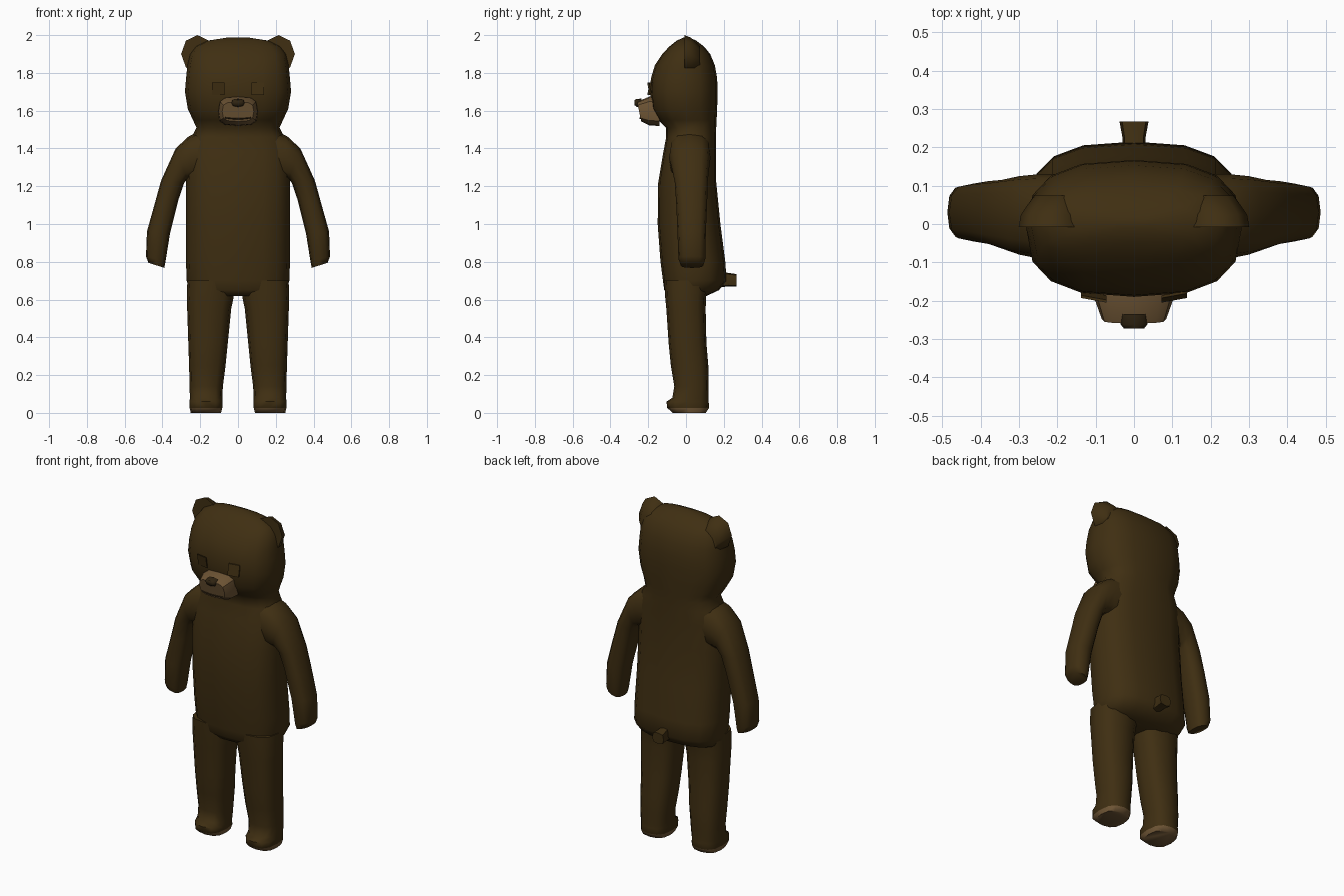
import bpy, bmesh, math
from mathutils import Vector


def material(name, rgb):
    m = bpy.data.materials.new(name)
    m.diffuse_color = (*rgb, 1)
    return m


FUR = material("dark brown fur", (0.050, 0.028, 0.006))
TAN = material("tan", (0.155, 0.090, 0.035))
NOSE = material("deep brown", (0.030, 0.018, 0.006))


def loft(name, rings, mats, n=16, power=0.75, rule=None, angle=60):
    """Skin rounded-box rings, each given as (centre, half axis u, half axis v)."""
    bm = bmesh.new()
    loops = []
    for c, u, v in rings:
        loop = []
        for i in range(n):
            t = 2 * math.pi * i / n
            a, b = math.cos(t), math.sin(t)
            a = math.copysign(abs(a) ** power, a) if abs(a) > 1e-6 else 0
            b = math.copysign(abs(b) ** power, b) if abs(b) > 1e-6 else 0
            loop.append(bm.verts.new(Vector(c) + Vector(u) * a + Vector(v) * b))
        loops.append(loop)
    for p, q in zip(loops, loops[1:]):
        for i in range(n):
            j = (i + 1) % n
            bm.faces.new((p[i], p[j], q[j], q[i]))
    bm.faces.new(loops[0])
    bm.faces.new(loops[-1])
    bmesh.ops.recalc_face_normals(bm, faces=bm.faces)
    if rule:
        for f in bm.faces:
            f.material_index = rule(f.calc_center_median())
    me = bpy.data.meshes.new(name)
    bm.to_mesh(me)
    bm.free()
    for m in mats:
        me.materials.append(m)
    ob = bpy.data.objects.new(name, me)
    bpy.context.collection.objects.link(ob)
    bpy.ops.object.select_all(action='DESELECT')
    ob.select_set(True)
    bpy.context.view_layer.objects.active = ob
    bpy.ops.object.shade_smooth_by_angle(angle=math.radians(angle))
    return ob


def span(inner, outer, y0, y1, side=1):
    """Ring between two (x, z) points, reaching from y0 to y1."""
    a = Vector((inner[0] * side, 0, inner[1]))
    b = Vector((outer[0] * side, 0, outer[1]))
    return ((a + b) / 2 + Vector((0, (y0 + y1) / 2, 0)),
            (b - a) / 2, Vector((0, (y1 - y0) / 2, 0)))


# Torso and head: height, half width, front y, back y
body = [
    (0.62, 0.215, -0.09, 0.11), (0.65, 0.255, -0.115, 0.175),
    (0.70, 0.272, -0.122, 0.215), (0.80, 0.275, -0.135, 0.208),
    (1.00, 0.275, -0.150, 0.182), (1.22, 0.275, -0.147, 0.160),
    (1.38, 0.270, -0.120, 0.158), (1.46, 0.245, -0.105, 0.158),
    (1.51, 0.220, -0.105, 0.160), (1.55, 0.238, -0.145, 0.162),
    (1.61, 0.266, -0.180, 0.165), (1.70, 0.281, -0.190, 0.167),
    (1.77, 0.275, -0.186, 0.165), (1.84, 0.268, -0.165, 0.153),
    (1.90, 0.255, -0.125, 0.128), (1.94, 0.225, -0.088, 0.095),
    (1.97, 0.165, -0.050, 0.055), (1.988, 0.050, -0.012, 0.018),
]
loft("body", [span((-w, z), (w, z), f, b) for z, w, f, b in body], [FUR])

# Legs with pale soles: height, inner x, outer x, front y, back y
leg = [
    (0.00, 0.090, 0.250, -0.070, 0.105), (0.027, 0.083, 0.256, -0.100, 0.122),
    (0.060, 0.083, 0.256, -0.103, 0.120), (0.080, 0.083, 0.255, -0.072, 0.118),
    (0.140, 0.080, 0.256, -0.062, 0.120), (0.250, 0.066, 0.259, -0.080, 0.118),
    (0.370, 0.054, 0.263, -0.092, 0.108), (0.550, 0.036, 0.269, -0.104, 0.104),
    (0.610, 0.024, 0.271, -0.110, 0.106), (0.700, 0.010, 0.268, -0.115, 0.120),
]
# Arms: inner point, outer point, front y, back y
arm = [
    ((0.15, 1.24), (0.19, 1.495), -0.085, 0.13),
    ((0.235, 1.235), (0.26, 1.465), -0.09, 0.13),
    ((0.268, 1.235), (0.33, 1.40), -0.08, 0.125),
    ((0.284, 1.22), (0.407, 1.23), -0.060, 0.115),
    ((0.315, 1.13), (0.443, 1.10), -0.052, 0.112),
    ((0.360, 0.95), (0.482, 0.96), -0.045, 0.105),
    ((0.384, 0.80), (0.487, 0.83), -0.040, 0.102),
    ((0.390, 0.768), (0.475, 0.795), -0.028, 0.092),
]
for side, label in ((1, "left"), (-1, "right")):
    loft(label + "_leg", [span((a, z), (b, z), f, k, side) for z, a, b, f, k in leg],
         [FUR, TAN], n=12, rule=lambda c: int(c.z < 0.024))
    loft(label + "_arm", [span(*r, side) for r in arm], [FUR], n=12)
    # Ear: flat in front, tapering into the back of the head
    loft(label + "_ear", [
        ((side * 0.215, -0.008, 1.90), (0.086, 0, 0), (0, 0, 0.10)),
        ((side * 0.213, 0.025, 1.895), (0.082, 0, 0), (0, 0, 0.092)),
        ((side * 0.195, 0.075, 1.87), (0.065, 0, 0), (0, 0, 0.07))],
        [FUR], n=8, power=1)
    # Eye: small square plate following the curve of the face
    loft(label + "_eye", [
        ((side * 0.105, y, 1.715), (0.046, side * 0.012, 0), (0, 0, 0.046))
        for y in (-0.186, -0.193)], [FUR], n=4, power=1, angle=30)
    eye = bpy.context.object
    for v in eye.data.vertices:  # turn the diamond into an upright square
        dx, dz = v.co.x - side * 0.105, v.co.z - 1.715
        v.co.x = side * 0.105 + (dx - dz) * 0.72
        v.co.z = 1.715 + (dx + dz) * 0.72

# Muzzle, slanting forward towards the top
loft("muzzle", [
    ((0, -0.14, 1.597), (0.106, 0, 0), (0, 0, 0.078)),
    ((0, -0.195, 1.598), (0.103, 0, 0), (0, 0, 0.076)),
    ((0, -0.248, 1.595), (0.084, 0, 0), (0, -0.011, 0.052))],
    [TAN], n=12, power=0.6, angle=40)

# Nose
loft("nose", [
    ((0, -0.235, 1.642), (0.036, 0, 0), (0, 0, 0.022)),
    ((0, -0.262, 1.641), (0.035, 0, 0), (0, 0, 0.021)),
    ((0, -0.273, 1.643), (0.026, 0, 0), (0, 0, 0.013))], [NOSE], n=8)

# Mouth line
loft("mouth", [
    ((x / 100, -0.241, 1.557 + 1.3 * (x / 100) ** 2), (0, 0.004, 0), (0, 0, 0.0035))
    for x in range(-7, 8, 2)], [NOSE], n=4, power=1)

# Tail
loft("tail", [
    ((0, 0.16, 0.71), (0.030, 0, 0), (0, 0, 0.045)),
    ((0, 0.225, 0.705), (0.030, 0, 0), (0, 0, 0.036)),
    ((0, 0.268, 0.702), (0.038, 0, 0), (0, 0, 0.033))], [FUR], n=8, power=0.6)
